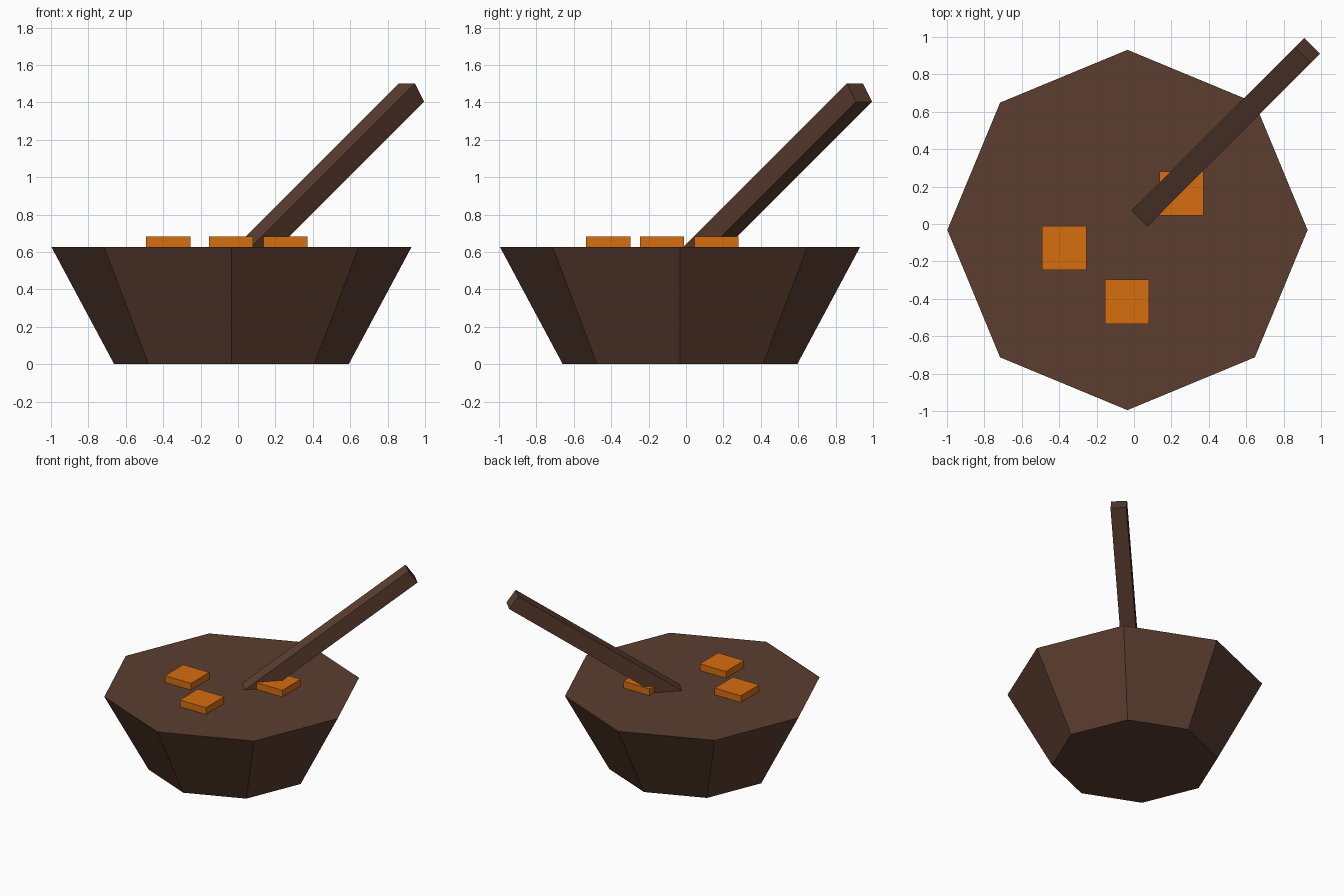
import bpy
from mathutils import Matrix, Vector

cube = bpy.data.objects.get("Cube")
if cube:
    bpy.data.objects.remove(cube, do_unlink=True)


def make_material(name, rgb):
    mat = bpy.data.materials.new(name)
    mat.use_nodes = True
    color = (*rgb, 1.0)
    mat.diffuse_color = color
    mat.node_tree.nodes["Principled BSDF"].inputs["Base Color"].default_value = color
    return mat


def finish(name, mat):
    obj = bpy.context.object
    obj.name = name
    obj.data.materials.append(mat)
    return obj


def add_box(name, matrix, size, mat):
    bpy.ops.mesh.primitive_cube_add(size=1)
    obj = finish(name, mat)
    obj.data.transform(matrix @ Matrix.Diagonal((*size, 1)))
    return obj


brown = make_material("dark brown wood", (0.105, 0.047, 0.029))
orange = make_material("orange", (0.68, 0.155, 0.005))

# Solid eight-sided bowl, corners on the axes
RIM = 0.627
bpy.ops.mesh.primitive_cone_add(vertices=8, radius1=0.627, radius2=0.963, depth=RIM,
                                location=(-0.035, -0.032, RIM / 2))
finish("bowl", brown)

# Square pieces floating in the bowl
for i, (x, y) in enumerate([(-0.373, -0.128), (-0.037, -0.415), (0.254, 0.163)]):
    add_box(f"floating_piece_{i + 1}", Matrix.Translation((x, y, RIM + 0.005)),
            (0.237, 0.237, 0.1), orange)

# Square spoon handle leaning along the space diagonal, dipping into the bowl
along = Vector((1, 1, 1)).normalized()
across = Vector((1, -1, 0)).normalized()
down = along.cross(across)
LENGTH = 1.8
center = Vector((0.928, 0.928, 1.452)) - along * LENGTH / 2
frame = Matrix((across, down, along)).transposed()
if frame.determinant() < 0:
    frame = Matrix((across, -down, along)).transposed()
add_box("spoon_handle", Matrix.Translation(center) @ frame.to_4x4(),
        (0.12, 0.12, LENGTH), brown)
